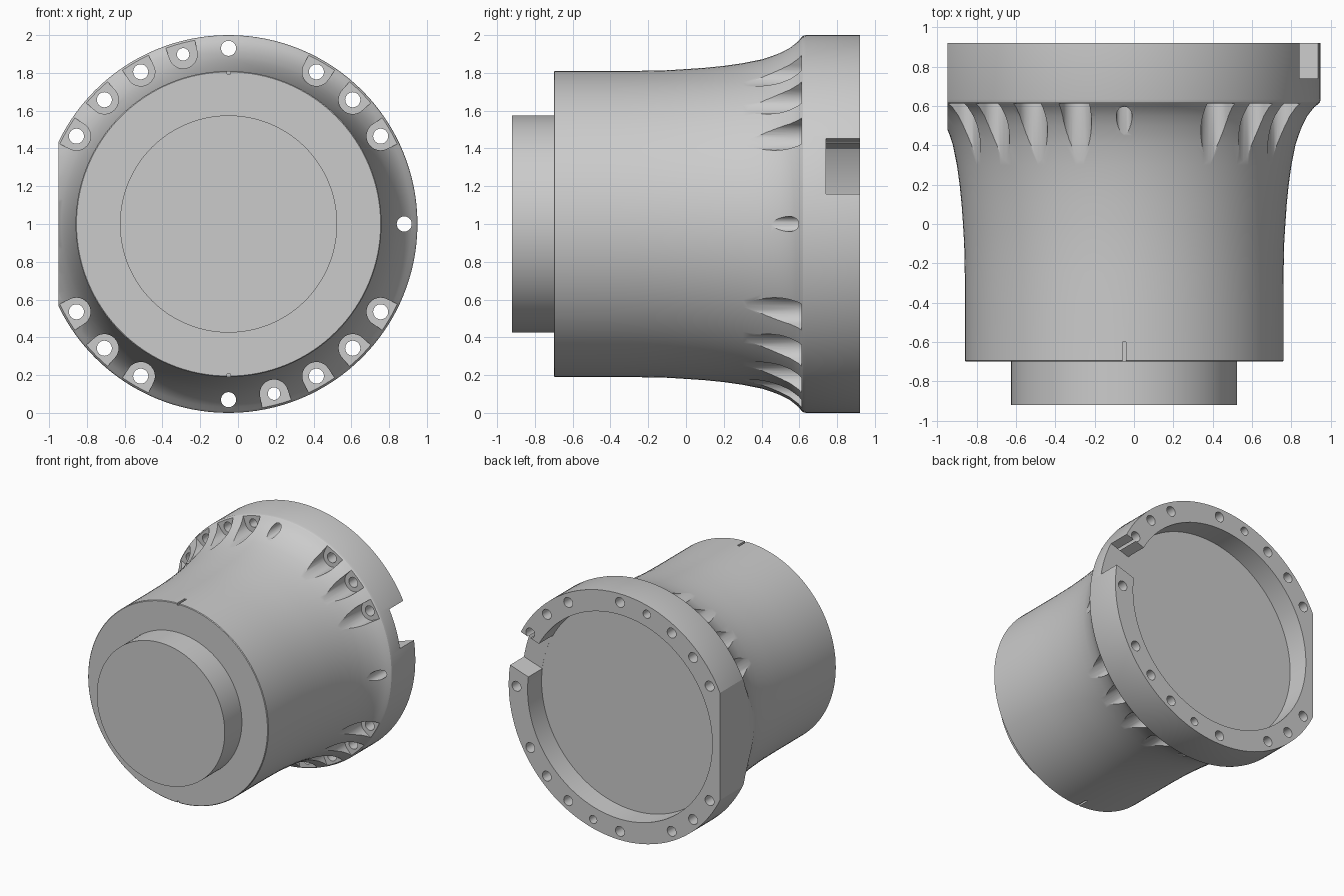
import bpy, bmesh
from math import cos, sin, pi, radians
from mathutils import Vector, Matrix

if "Cube" in bpy.data.objects:
    bpy.data.objects.remove(bpy.data.objects["Cube"])

CX, CZ = -0.05, 1.0      # turning axis runs along y through this point
BOLT_R = 0.93            # bolt circle radius


def finish(bm, name):
    bmesh.ops.recalc_face_normals(bm, faces=bm.faces)
    me = bpy.data.meshes.new(name)
    bm.to_mesh(me)
    bm.free()
    ob = bpy.data.objects.new(name, me)
    bpy.context.collection.objects.link(ob)
    return ob


def prism(bm, pts, angle, y0, y1):
    """Extrude a (radial, tangential) outline along y, turned to the given angle."""
    c, s = cos(radians(angle)), sin(radians(angle))
    rings = [[bm.verts.new((CX + u * c - v * s, y, CZ + u * s + v * c)) for u, v in pts]
             for y in (y0, y1)]
    bm.faces.new(rings[0])
    bm.faces.new(rings[1][::-1])
    n = len(pts)
    for i in range(n):
        j = (i + 1) % n
        bm.faces.new((rings[0][i], rings[1][i], rings[1][j], rings[0][j]))


def circle(r, n=24):
    return [(BOLT_R + r * cos(2 * pi * i / n), r * sin(2 * pi * i / n)) for i in range(n)]


def pocket(r, n=16):
    # round on the inside, slightly widening towards the rim
    arc = [(BOLT_R + r * cos(pi / 2 + pi * i / n), r * sin(pi / 2 + pi * i / n))
           for i in range(n + 1)]
    return arc + [(1.1, -r * 1.2), (1.1, r * 1.2)]


def box(u0, u1, w):
    return [(u0, -w), (u1, -w), (u1, w), (u0, w)]


# Turned body: front boss, barrel, flare, flange and rear recess (radius, y)
profile = [(0, -0.92), (0.575, -0.92), (0.575, -0.70), (0.805, -0.70), (0.81, -0.695),
           (0.81, -0.4), (0.811, -0.25), (0.814, -0.1), (0.82, 0.0), (0.827, 0.1),
           (0.837, 0.2), (0.851, 0.3), (0.871, 0.4), (0.887, 0.45), (0.907, 0.5),
           (0.933, 0.55), (0.968, 0.595), (0.988, 0.611), (0.996, 0.62), (1.0, 0.635),
           (1.0, 0.92), (0.83, 0.92), (0.83, 0.74), (0, 0.74)]
bm = bmesh.new()
vs = [bm.verts.new((CX + r, y, CZ)) for r, y in profile]
es = [bm.edges.new(p) for p in zip(vs, vs[1:])]
bmesh.ops.spin(bm, geom=vs + es, cent=(CX, 0, CZ), axis=(0, 1, 0), angle=2 * pi,
               steps=128, use_duplicate=False)
bmesh.ops.remove_doubles(bm, verts=bm.verts, dist=1e-4)
housing = finish(bm, "flanged_housing")

# Bolt layout
small = [105, 285]
large = [30, 45, 60, 120, 135, 150, 210, 225, 240, 300, 315, 330]
plain = [0, 90, 270]

# Bolt pockets cut into the flare
bm = bmesh.new()
for a in large + small:
    prism(bm, pocket(0.075), a, 0.1, 0.612)
pockets = finish(bm, "pocket_cutter")

# Through holes
bm = bmesh.new()
for a in large + plain + small:
    prism(bm, circle(0.033 if a in small else 0.04), a, 0.3, 1.0)
holes = finish(bm, "hole_cutter")

# Rim notch, side flat and small barrel grooves
bm = bmesh.new()
prism(bm, box(0.75, 1.1, 0.155), 18, 0.741, 1.0)
prism(bm, box(0.9, 1.2, 0.8), 180, -0.5, 1.0)
for a in (90, 270):
    prism(bm, box(0.795, 0.85, 0.009), a, -0.75, -0.6)
details = finish(bm, "notch_cutter")

bpy.context.view_layer.objects.active = housing
housing.select_set(True)
for cutter in (pockets, holes, details):
    cutter.hide_render = True
    mod = housing.modifiers.new(cutter.name, 'BOOLEAN')
    mod.operation = 'DIFFERENCE'
    mod.solver = 'EXACT'
    mod.object = cutter
    bpy.ops.object.modifier_apply(modifier=mod.name)
    bpy.data.objects.remove(cutter)

bpy.ops.object.shade_smooth_by_angle(angle=radians(25))
